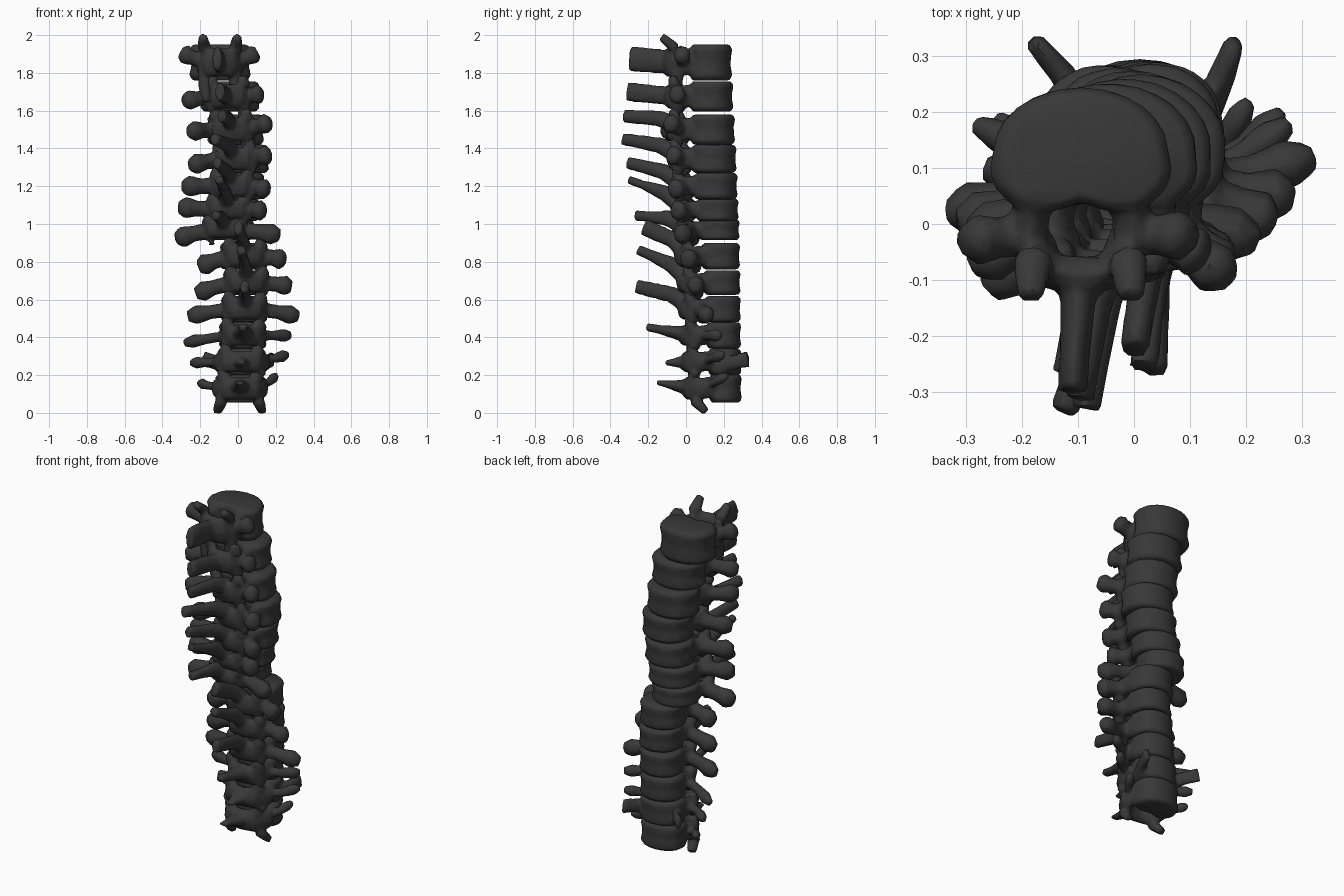
import bpy, bmesh, math
from mathutils import Vector, Matrix

if "Cube" in bpy.data.objects:
    bpy.data.objects.remove(bpy.data.objects["Cube"])

dark = bpy.data.materials.new("dark_bone")
dark.diffuse_color = (0.04, 0.04, 0.04, 1)
dark.use_nodes = True
dark.node_tree.nodes["Principled BSDF"].inputs["Base Color"].default_value = dark.diffuse_color

# per vertebra, top to bottom: body z, body height,
# spine tip (y, z, half height), left tip (x, z), right tip (x, z)
ROWS = [
    (1.855, .19, -.30, 1.875, .066, -.305, 1.91, .105, 1.91),
    (1.675, .16, -.312, 1.70, .050, -.29, 1.65, .13, 1.69),
    (1.500, .16, -.33, 1.57, .036, -.26, 1.49, .17, 1.54),
    (1.345, .15, -.335, 1.45, .034, -.255, 1.31, .165, 1.37),
    (1.200, .14, -.31, 1.325, .034, -.295, 1.20, .16, 1.18),
    (1.075, .12, -.305, 1.235, .022, -.315, 1.09, .14, 1.07),
    (.970, .11, -.27, 1.045, .028, -.33, .92, .22, .94),
    (.830, .14, -.225, .985, .044, -.21, .77, .25, .81),
    (.690, .13, -.255, .865, .028, -.225, .63, .285, .67),
    (.550, .14, -.265, .67, .038, -.265, .51, .32, .51),
    (.410, .14, -.21, .455, .022, -.285, .37, .28, .41),
    (.270, .14, -.11, .265, .012, -.25, .265, .265, .31),
    (.130, .15, -.155, .16, .012, -.21, .16, .205, .20),
]
# values that drift along the column: (vertebra index, value)
CX = [(0, -.095), (1, -.04), (3, .025), (4, .005), (6, -.045), (7, .03), (8, .04), (12, .01)]
CY = [(0, .13), (3, .153), (6, .178), (8, .19), (12, .208)]
RX = [(0, .158), (3, .142), (6, .13), (8, .118), (12, .128)]
RY = [(0, .115), (3, .115), (6, .108), (8, .1), (12, .088)]
ROT = [(0, 0), (3, -13), (6, -8), (7, 2), (12, 0)]
TIPX = [(0, -.11), (2, -.085), (3, -.125), (5, -.1), (6, -.12), (7, 0), (9, .035), (12, .01)]
LY = [(0, -.03), (2, -.12), (4, -.02), (6, .02), (8, .05), (9, .1), (10, .18), (12, .2)]
RYT = [(0, -.02), (2, -.1), (5, -.06), (7, 0), (8, .05), (9, .12), (10, .18), (12, .22)]
WING = [(0, .05), (4, .054), (7, .054), (9, .048), (10, .034), (12, .028)]


def key(keys, i):
    for (a, va), (b, vb) in zip(keys, keys[1:]):
        if a <= i <= b:
            return va + (vb - va) * (i - a) / (b - a)


def skin(bm, rings):
    loops = [[bm.verts.new(p) for p in r] for r in rings]
    n = len(loops[0])
    faces = [bm.faces.new(loops[0][::-1]), bm.faces.new(loops[-1])]
    for a, b in zip(loops, loops[1:]):
        for k in range(n):
            faces.append(bm.faces.new((a[k], a[(k + 1) % n], b[(k + 1) % n], b[k])))
    bmesh.ops.recalc_face_normals(bm, faces=faces)


def limb(bm, path, n=8):
    """Tapered process through (point, half width, half height) stations."""
    pts = [Vector(p[0]) for p in path]
    rings = []
    for i, (_, w, h) in enumerate(path):
        d = (pts[min(i + 1, len(pts) - 1)] - pts[max(i - 1, 0)]).normalized()
        side = d.cross(Vector((0, 0, 1)))
        if side.length < .25:
            side = Vector((1, 0, 0))
        side.normalize()
        up = side.cross(d).normalized()
        rings.append([pts[i] + side * w * math.cos(2 * math.pi * k / n)
                      + up * h * math.sin(2 * math.pi * k / n) for k in range(n)])
    skin(bm, rings)


def vertebra(i, row):
    z, h, ty, tz, th, lx, lz, rx_, rz = row
    c = Vector((key(CX, i), key(CY, i), z))
    rx, ry, wing = key(RX, i), key(RY, i), key(WING, i)
    rot = Matrix.Rotation(math.radians(key(ROT, i)), 3, 'Z')
    P = lambda x, y, dz: c + rot @ Vector((x, y, dz))
    bm = bmesh.new()

    # waisted kidney-shaped body with a notch facing the canal
    rings = []
    for f, s in ((-.5, .88), (-.36, 1), (-.12, .93), (.12, .93), (.36, 1), (.5, .88)):
        ring = []
        for k in range(24):
            a = 2 * math.pi * k / 24
            ca, sa = math.cos(a), math.sin(a)
            d = (a - 1.5 * math.pi) / .35
            q = s * (1 - .2 * math.exp(-d * d))
            if sa < 0:
                q *= 1 + .16 * abs(math.sin(2 * a))
            ring.append(P(rx * q * ca, ry * q * sa, f * h))
        rings.append(ring)
    skin(bm, rings)

    back = -ry - .105
    low = i > 9
    wide = .118 if i > 10 else .095
    # blade-like spinous process, arched upward
    tip = Vector((key(TIPX, i), ty, tz))
    arch = 0 if low or i < 2 else .025
    root = P(0, back + .03, arch * .6)
    base_w = .085 if low else .05
    mid_h = .036 if low else max(th, .044)
    limb(bm, [(root, base_w, .05), (root.lerp(tip, .35) + Vector((0, 0, arch)), base_w * .62, mid_h),
              (root.lerp(tip, .75) + Vector((0, 0, arch * .4)), .027, max(th * 1.06, .02)), (tip, .027, th)])

    for s, end in ((-1, Vector((lx, key(LY, i), lz))), (1, Vector((rx_, key(RYT, i), rz)))):
        hinge = P(s * wide, -ry - .035, 0)
        # pedicle and lamina around the canal
        limb(bm, [(P(s * .08, -ry * .4, h * .06), .036, h * .4), (hinge, .036, h * .38),
                  (P(s * wide * .65, back + .008, 0), .034, h * .42), (P(0, back - .005, 0), .036, h * .42)])
        # transverse process with a faceted end
        limb(bm, [(P(s * .07, -ry - .03, 0), wing * .85, wing * .85), (hinge.lerp(end, .45), wing * .75, wing * .8),
                  (hinge.lerp(end, .78), wing * .95, wing * 1.08), (end, wing * .5, wing * .65)])
        # upper and lower articular processes
        top = 1.992 - z if i == 0 else h * .68
        bot = .006 - z if i == 12 else -h * (1.1 if i == 0 else .74)
        limb(bm, [(P(s * .078, back + .045, -.01), .038, .032), (P(s * .085, back + .025, top * .6), .038, .032),
                  (P(s * (.08 if i else .09), back + (.015 if i else -.04), top), .025, .022)])
        limb(bm, [(P(s * .078, back + .05, .01), .038, .032), (P(s * wide * .85, back + .04, bot * .6), .036, .032),
                  (P(s * (.07 if i < 12 else .12), back + (.03 if i < 12 else .09), bot), .027, .022)])
        # horns beside the body near the bottom
        if i == 11:
            limb(bm, [(P(s * .10, -.03, -.03), .03, .04), (P(s * .14, .06, .0), .025, .04),
                      (Vector((s * .18, .328, .285)), .018, .045)])

    name = "vertebra_%02d" % (i + 1)
    me = bpy.data.meshes.new(name)
    bm.to_mesh(me)
    bm.free()
    me.materials.append(dark)
    ob = bpy.data.objects.new(name, me)
    bpy.context.collection.objects.link(ob)
    # fuse the processes into one bone, blend the joins, keep it low-poly
    fuse = ob.modifiers.new("fuse", 'REMESH')
    fuse.mode = 'VOXEL'
    fuse.voxel_size = .009
    blend = ob.modifiers.new("blend", 'SMOOTH')
    blend.factor = .5
    blend.iterations = 4
    ob.modifiers.new("facet", 'DECIMATE').ratio = .12
    return ob


bones = [vertebra(i, r) for i, r in enumerate(ROWS)]
for ob in bones:
    ob.select_set(True)
bpy.context.view_layer.objects.active = bones[0]
bpy.ops.object.convert(target='MESH')
bpy.ops.object.shade_smooth_by_angle(angle=math.radians(50))
